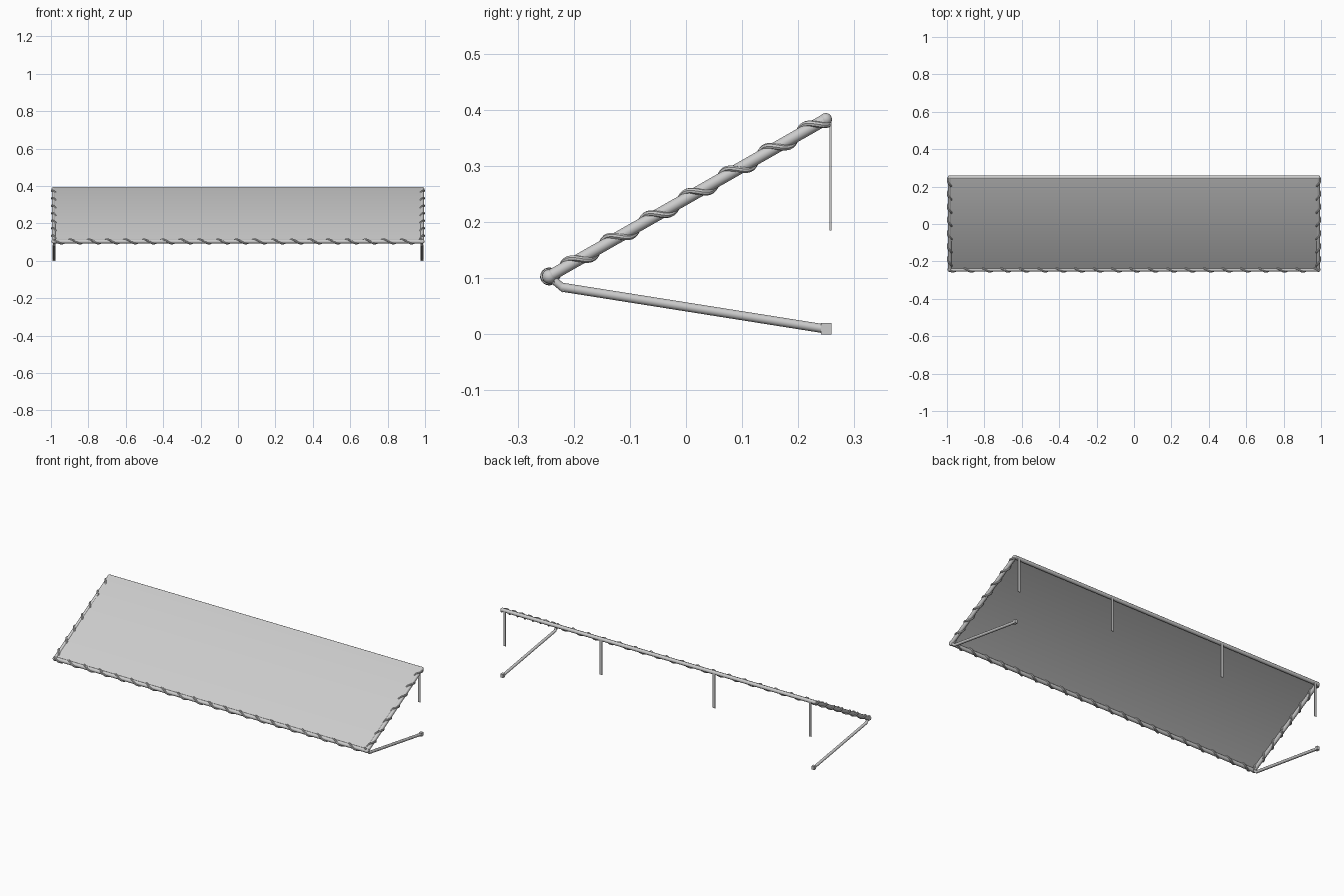
import bpy, bmesh, math
from mathutils import Vector

cube = bpy.data.objects.get("Cube")
if cube:
    bpy.data.objects.remove(cube, do_unlink=True)

grey = bpy.data.materials.new("plain grey")
grey.use_nodes = True
grey.diffuse_color = (0.6, 0.6, 0.6, 1)
grey.node_tree.nodes["Principled BSDF"].inputs["Base Color"].default_value = (0.6, 0.6, 0.6, 1)

# Key dimensions: half width, lower front edge and raised back edge
HALF = 0.985
FRONT = Vector((0, -0.244, 0.103))
BACK = Vector((0, 0.249, 0.383))
SLOPE = (BACK - FRONT).normalized()
X = Vector((1, 0, 0))
UP = X.cross(SLOPE)


def add(name, mesh, smooth=True):
    mesh.materials.clear()
    mesh.materials.append(grey)
    for p in mesh.polygons:
        p.use_smooth = smooth
    obj = bpy.data.objects.new(name, mesh)
    bpy.context.collection.objects.link(obj)
    return obj


def sharpen(obj):
    bpy.ops.object.select_all(action='DESELECT')
    obj.select_set(True)
    bpy.context.view_layer.objects.active = obj
    bpy.ops.object.shade_smooth_by_angle(angle=math.radians(40))


def tube(name, points, radius, resolution=4):
    """Round bar swept along a list of points."""
    curve = bpy.data.curves.new(name, 'CURVE')
    curve.dimensions = '3D'
    curve.bevel_depth = radius
    curve.bevel_resolution = resolution
    curve.use_fill_caps = True
    spline = curve.splines.new('POLY')
    spline.points.add(len(points) - 1)
    for p, co in zip(spline.points, points):
        p.co = (*co, 1)
    temp = bpy.data.objects.new(name, curve)
    bpy.context.collection.objects.link(temp)
    bpy.context.view_layer.update()
    deps = bpy.context.evaluated_depsgraph_get()
    mesh = bpy.data.meshes.new_from_object(temp.evaluated_get(deps))
    bpy.data.objects.remove(temp)
    obj = add(name, mesh)
    sharpen(obj)
    return obj


def rope(name, a, b, first, second, turns, phase):
    """Cord winding round the bar from a to b."""
    steps = int(turns * 16)
    points = []
    for i in range(steps + 1):
        t = i / steps
        ang = phase + t * turns * math.tau
        points.append(a.lerp(b, t) + 0.0105 * (math.cos(ang) * first + math.sin(ang) * second))
    tube(name, points, 0.0055, 2)


def box(name, centre, size):
    bm = bmesh.new()
    bmesh.ops.create_cube(bm, size=1)
    for v in bm.verts:
        v.co = Vector(c + s * k for c, s, k in zip(centre, size, v.co))
    mesh = bpy.data.meshes.new(name)
    bm.to_mesh(mesh)
    bm.free()
    return add(name, mesh, False)


def ball(name, centre, radius):
    bm = bmesh.new()
    bmesh.ops.create_uvsphere(bm, u_segments=16, v_segments=10, radius=radius)
    bmesh.ops.translate(bm, verts=bm.verts, vec=centre)
    mesh = bpy.data.meshes.new(name)
    bm.to_mesh(mesh)
    bm.free()
    add(name, mesh)


# Fabric sheet with small hems turned down at the front and back
front_edge = FRONT + UP * 0.005
back_edge = BACK + UP * 0.0095
hem, drop = 0.006, 0.0016
profile = [front_edge - SLOPE * hem - UP * drop, front_edge,
           back_edge, back_edge + SLOPE * hem - UP * drop]
bm = bmesh.new()
rows = [[bm.verts.new(p + X * s * HALF) for s in (-1, 1)] for p in profile]
for lower, upper in zip(rows, rows[1:]):
    bm.faces.new((lower[0], lower[1], upper[1], upper[0]))
sheet = bpy.data.meshes.new("awning_sheet")
bm.to_mesh(sheet)
bm.free()
add("awning_sheet", sheet)

# Frame bars along the front and back
side = X * HALF
tube("front_bar", [FRONT - side, FRONT + side], 0.0105)
tube("back_bar", [BACK - side, BACK + side], 0.0105)
rope("front_rope", FRONT - side, FRONT + side, UP, -SLOPE, 20, 0)

# Side bars, cords, corner joints and folding arms on both ends
for label, s in (("left", 1), ("right", -1)):
    end = side * s
    tube(label + "_side_bar", [FRONT + end, BACK + end], 0.0105)
    rope(label + "_side_rope", FRONT + end, BACK + end, UP, X * s, 7, math.radians(-190))
    ball(label + "_front_joint", FRONT + end, 0.0125)
    ball(label + "_back_joint", BACK + end, 0.0112)

    x = 0.983 * s
    tube(label + "_arm_bracket", [(x, -0.24, 0.1), (x, -0.216, 0.08)], 0.007)
    tube(label + "_arm", [(x, -0.222, 0.084), (x, 0.245, 0.01)], 0.008)
    box(label + "_arm_foot", (x, 0.25, 0.01), (0.016, 0.018, 0.02))

    # Flat straps hanging from the back bar
    for place, dist in (("outer", 0.965), ("inner", 0.357)):
        box(f"{label}_{place}_strap", (dist * s, 0.2575, 0.285), (0.015, 0.003, 0.2))
